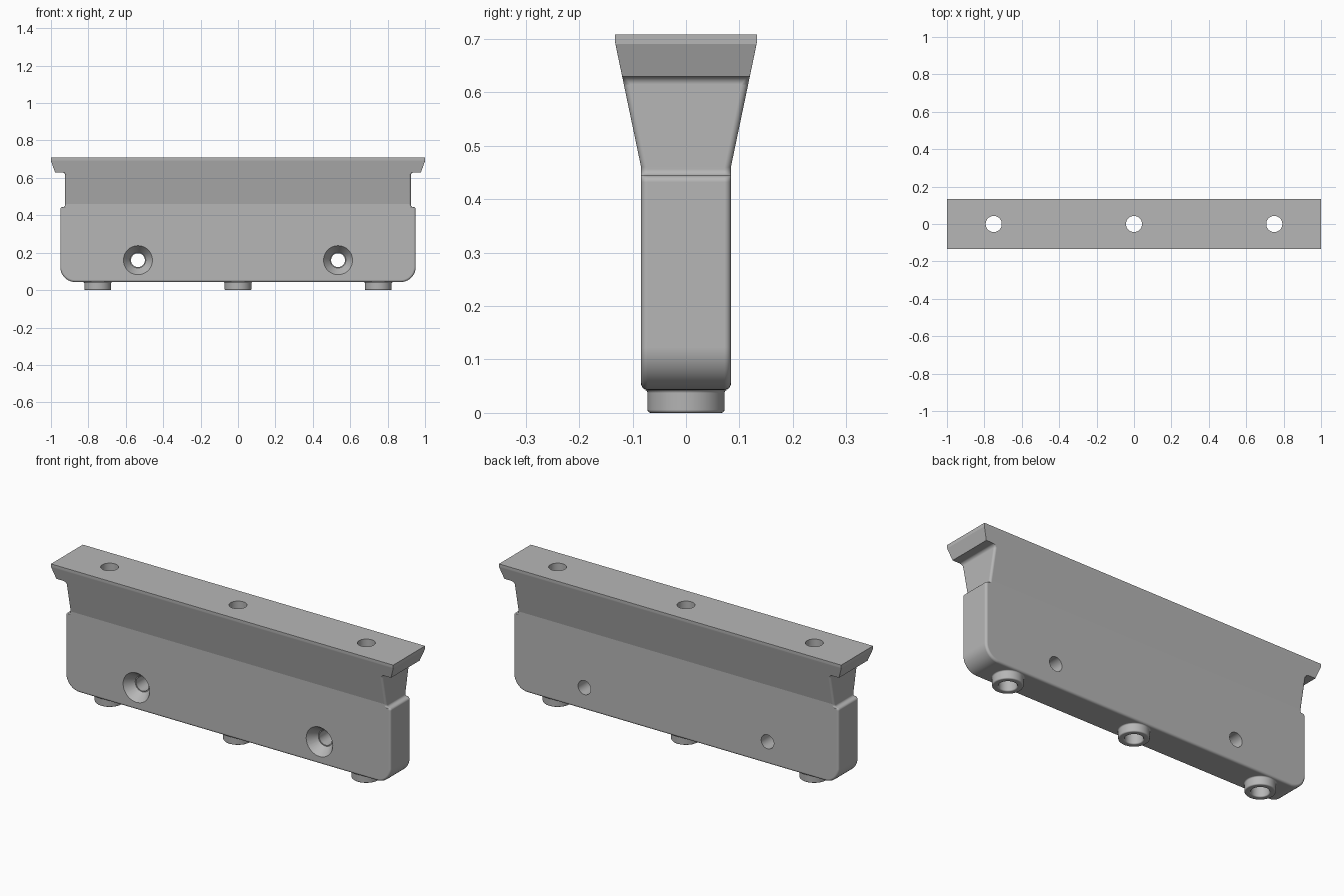
import bpy, bmesh
from math import sin, cos, pi, radians
from mathutils import Matrix

cube = bpy.data.objects.get("Cube")
if cube:
    bpy.data.objects.remove(cube, do_unlink=True)

grey = bpy.data.materials.new("plain grey")
grey.use_nodes = True
colour = (0.47, 0.47, 0.47, 1)
grey.diffuse_color = colour
grey.node_tree.nodes["Principled BSDF"].inputs["Base Color"].default_value = colour

FILLET = 0.012
STEPS = 9
HOLE = 0.043
BOTTOM_R = 0.08
BOTTOM_Z = 0.043


def finish(bm, name):
    bmesh.ops.recalc_face_normals(bm, faces=bm.faces)
    mesh = bpy.data.meshes.new(name)
    bm.to_mesh(mesh)
    bm.free()
    mesh.materials.append(grey)
    obj = bpy.data.objects.new(name, mesh)
    bpy.context.collection.objects.link(obj)
    return obj


def activate(obj):
    bpy.ops.object.select_all(action='DESELECT')
    obj.select_set(True)
    bpy.context.view_layer.objects.active = obj


def smooth(obj):
    activate(obj)
    bpy.ops.object.shade_smooth_by_angle(angle=radians(11))


def lathe(name, profile, place, closed=False, segments=48):
    """Turn (radius, height) points about z; closed makes a tube, else a capped solid."""
    bm = bmesh.new()
    rings = [[bm.verts.new((r * cos(2 * pi * i / segments), r * sin(2 * pi * i / segments), h))
              for i in range(segments)] for r, h in profile]
    pairs = list(zip(rings, rings[1:]))
    if closed:
        pairs.append((rings[-1], rings[0]))
    else:
        bm.faces.new(rings[0])
        bm.faces.new(rings[-1])
    for a, b in pairs:
        for i in range(segments):
            k = (i + 1) % segments
            bm.faces.new((a[i], a[k], b[k], b[i]))
    bm.transform(place)
    return finish(bm, name)


def arc(cx, cz, r, start, end):
    angles = [radians(start + (end - start) * i / STEPS) for i in range(STEPS + 1)]
    return [(cx + r * cos(a), cz + r * sin(a)) for a in angles]


def half_depth(z):
    return min(0.133, 0.084 + max(0, z - 0.46) * 0.209)


def half_ring(hx, z, r, phi=0.0):
    """Right-hand half of one cross-section, with rounded corners."""
    hy = half_depth(z)
    ts = [pi / 2 * i / STEPS for i in range(STEPS + 1)]
    corner = []
    for t in ts:
        d = r * (1 - cos(t))
        x = hx - BOTTOM_R + (BOTTOM_R - d) * cos(phi)
        corner.append((x, hy - r * (1 - sin(t)), z - (BOTTOM_R - d) * sin(phi)))
    return [(x, -y, h) for x, y, h in reversed(corner)] + corner


# Block outline, from the rounded bottom up through the ledge, neck and flange
halves = [half_ring(0.95, BOTTOM_Z + BOTTOM_R, FILLET, pi / 2 * (1 - i / STEPS))
          for i in range(STEPS + 1)]
outline = arc(0.938, 0.432, 0.012, 0, 90) + arc(0.937, 0.456, 0.012, 270, 180)
halves += [half_ring(x, z, FILLET) for x, z in outline]
halves.append(half_ring(0.925, 0.46, FILLET))
for i, (x, z) in enumerate(arc(0.94, 0.615, 0.015, 180, 90)):
    halves.append(half_ring(x, z, FILLET * (1 - i / STEPS) + 0.0005))
halves += [half_ring(x, z, 0.0005) for x, z in
           ((0.978, 0.63), (1, 0.69), (1, 0.695), (1, 0.708))]

# Skin the block
bm = bmesh.new()
rings = []
for half in halves:
    right = [bm.verts.new(p) for p in half]
    left = [bm.verts.new((-x, y, z)) for x, y, z in half]
    rings.append((right, left))
count = len(halves[0])
for (r0, l0), (r1, l1) in zip(rings, rings[1:]):
    a, b = r0 + l0[::-1], r1 + l1[::-1]
    for i in range(len(a)):
        k = (i + 1) % len(a)
        bm.faces.new((a[i], a[k], b[k], b[i]))
for right, left in (rings[0], rings[-1]):
    for i in range(count - 1):
        bm.faces.new((right[i], right[i + 1], left[i + 1], left[i]))
block = finish(bm, "block")

# Vertical bolt holes and countersunk cross holes
cutters = []
for x in (-0.75, 0, 0.75):
    cutters.append(lathe("bolt_hole_cutter", [(HOLE, -0.1), (HOLE, 0.8)],
                         Matrix.Translation((x, 0, 0))))
sink = [(0.089, -0.1), (0.042, -0.034), (0.037, -0.034), (0.037, 0.1)]
for x in (-0.535, 0.535):
    cutters.append(lathe("screw_hole_cutter", sink,
                         Matrix.Translation((x, 0, 0.16)) @ Matrix.Rotation(-pi / 2, 4, 'X')))
activate(block)
for cutter in cutters:
    cutter.hide_render = True
    mod = block.modifiers.new("hole", 'BOOLEAN')
    mod.operation = 'DIFFERENCE'
    mod.solver = 'EXACT'
    mod.object = cutter
    bpy.ops.object.modifier_apply(modifier=mod.name)
for cutter in cutters:
    bpy.data.objects.remove(cutter, do_unlink=True)
smooth(block)
weighted = block.modifiers.new("clean shading", 'WEIGHTED_NORMAL')
weighted.keep_sharp = True

# Ring feet around the bolt holes
foot = [(HOLE, BOTTOM_Z), (HOLE, 0.006)]
foot += arc(0.049, 0.006, 0.006, 180, 270)[1:]
foot += arc(0.066, 0.006, 0.006, 270, 360)
foot += arc(0.078, 0.037, 0.006, 180, 90)
for x, side in ((-0.75, "right"), (0, "middle"), (0.75, "left")):
    smooth(lathe(side + "_foot", foot, Matrix.Translation((x, 0, 0)), closed=True))
